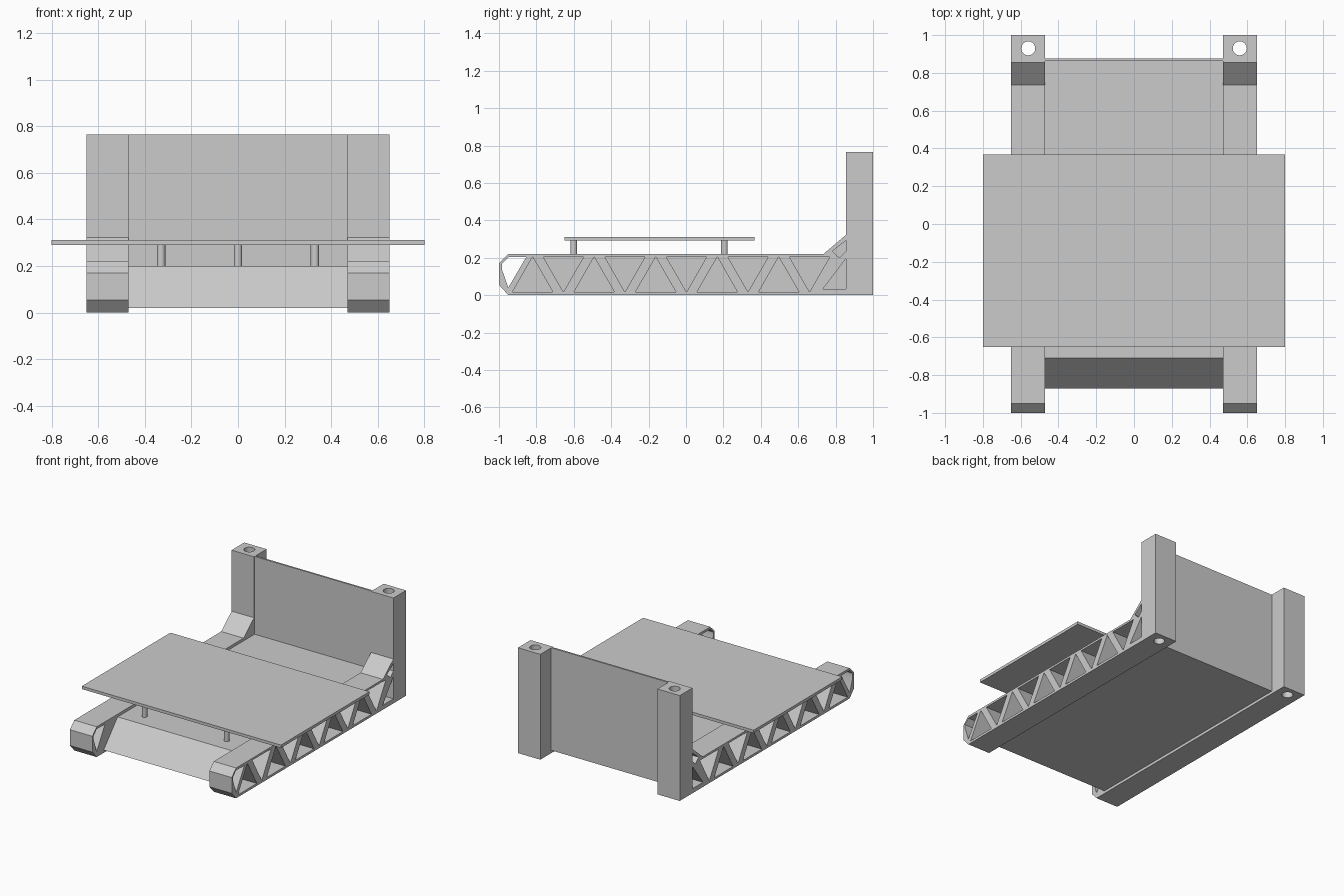
import bpy, bmesh
from mathutils import Matrix

cube = bpy.data.objects.get("Cube")
if cube:
    bpy.data.objects.remove(cube, do_unlink=True)

grey = bpy.data.materials.new("plain_grey")
grey.use_nodes = True
grey.diffuse_color = (0.6, 0.6, 0.6, 1)
grey.node_tree.nodes["Principled BSDF"].inputs["Base Color"].default_value = (0.6, 0.6, 0.6, 1)


def add_prism(bm, profile, x0, x1):
    """Extrude a (y, z) profile along x."""
    face = bm.faces.new([bm.verts.new((x0, y, z)) for y, z in profile])
    out = bmesh.ops.extrude_face_region(bm, geom=[face])
    verts = [v for v in out["geom"] if isinstance(v, bmesh.types.BMVert)]
    bmesh.ops.translate(bm, verts=verts, vec=(x1 - x0, 0, 0))


def add_cylinder(bm, x, y, z0, z1, radius, sides=32):
    bmesh.ops.create_cone(bm, cap_ends=True, segments=sides, radius1=radius, radius2=radius,
                          depth=z1 - z0, matrix=Matrix.Translation((x, y, (z0 + z1) / 2)))


def finish(name, bm):
    bmesh.ops.recalc_face_normals(bm, faces=bm.faces[:])
    mesh = bpy.data.meshes.new(name)
    bm.to_mesh(mesh)
    bm.free()
    mesh.materials.append(grey)
    obj = bpy.data.objects.new(name, mesh)
    bpy.context.collection.objects.link(obj)
    return obj


def smooth(obj):
    bpy.ops.object.select_all(action='DESELECT')
    obj.select_set(True)
    bpy.context.view_layer.objects.active = obj
    bpy.ops.object.shade_smooth_by_angle()


INNER, OUTER = 0.47, 0.65
POCKET = 0.49

# Side frames: beam, gusset and rear post in one outline
FRAME = [(-1, 0.055), (-0.95, 0), (1, 0), (1, 0.765), (0.855, 0.765),
         (0.855, 0.322), (0.735, 0.22), (-0.95, 0.22), (-1, 0.17)]
NOSE_HOLE = [(-0.95, 0.04), (-0.855, 0.203), (-0.95, 0.203), (-0.985, 0.168), (-0.985, 0.14)]
GUSSET_POCKETS = [[(0.732, 0.033), (0.855, 0.033), (0.855, 0.195)],
                  [(0.783, 0.235), (0.82, 0.2), (0.855, 0.235), (0.855, 0.292)]]

for side, label in ((1, "left"), (-1, "right")):
    bm = bmesh.new()
    add_prism(bm, FRAME, side * INNER, side * OUTER)
    frame = finish(label + "_side_frame", bm)

    # Truss pockets, open nose hole and vertical post bore
    bm = bmesh.new()
    add_prism(bm, NOSE_HOLE, side * (INNER - 0.1), side * (OUTER + 0.1))
    for i in range(5):
        up = -0.82 + i * 0.329
        down = up + 0.1645
        for tri in ([(up - 0.108, 0.017), (up + 0.108, 0.017), (up, 0.205)],
                    [(down - 0.108, 0.205), (down, 0.017), (down + 0.108, 0.205)]):
            add_prism(bm, tri, side * POCKET, side * (OUTER + 0.1))
    for pocket in GUSSET_POCKETS:
        add_prism(bm, pocket, side * POCKET, side * (OUTER + 0.1))
    add_cylinder(bm, side * 0.56, 0.93, -0.1, 0.9, 0.037)
    cutter = finish(label + "_frame_cutter", bm)
    cutter.hide_render = True

    cut = frame.modifiers.new("pockets", 'BOOLEAN')
    cut.operation = 'DIFFERENCE'
    cut.solver = 'EXACT'
    cut.object = cutter
    bpy.context.view_layer.objects.active = frame
    bpy.ops.object.modifier_apply(modifier=cut.name)
    bpy.data.objects.remove(cutter, do_unlink=True)
    smooth(frame)

# Central deck with sloped front and thin rear panel
bm = bmesh.new()
add_prism(bm, [(-0.87, 0.02), (0.875, 0.02), (0.875, 0.765), (0.862, 0.765),
               (0.862, 0.2), (-0.71, 0.2)], -INNER, INNER)
finish("deck_and_rear_panel", bm)

# Raised flat plate
bm = bmesh.new()
add_prism(bm, [(-0.65, 0.291), (0.367, 0.291), (0.367, 0.312), (-0.65, 0.312)], -0.8, 0.8)
finish("raised_plate", bm)

# Three standoffs under the plate
for name, x, y in (("front_left_standoff", 0.33, -0.6), ("front_right_standoff", -0.33, -0.6),
                   ("rear_standoff", 0, 0.205)):
    bm = bmesh.new()
    add_cylinder(bm, x, y, 0.2, 0.291, 0.018, 24)
    smooth(finish(name, bm))
